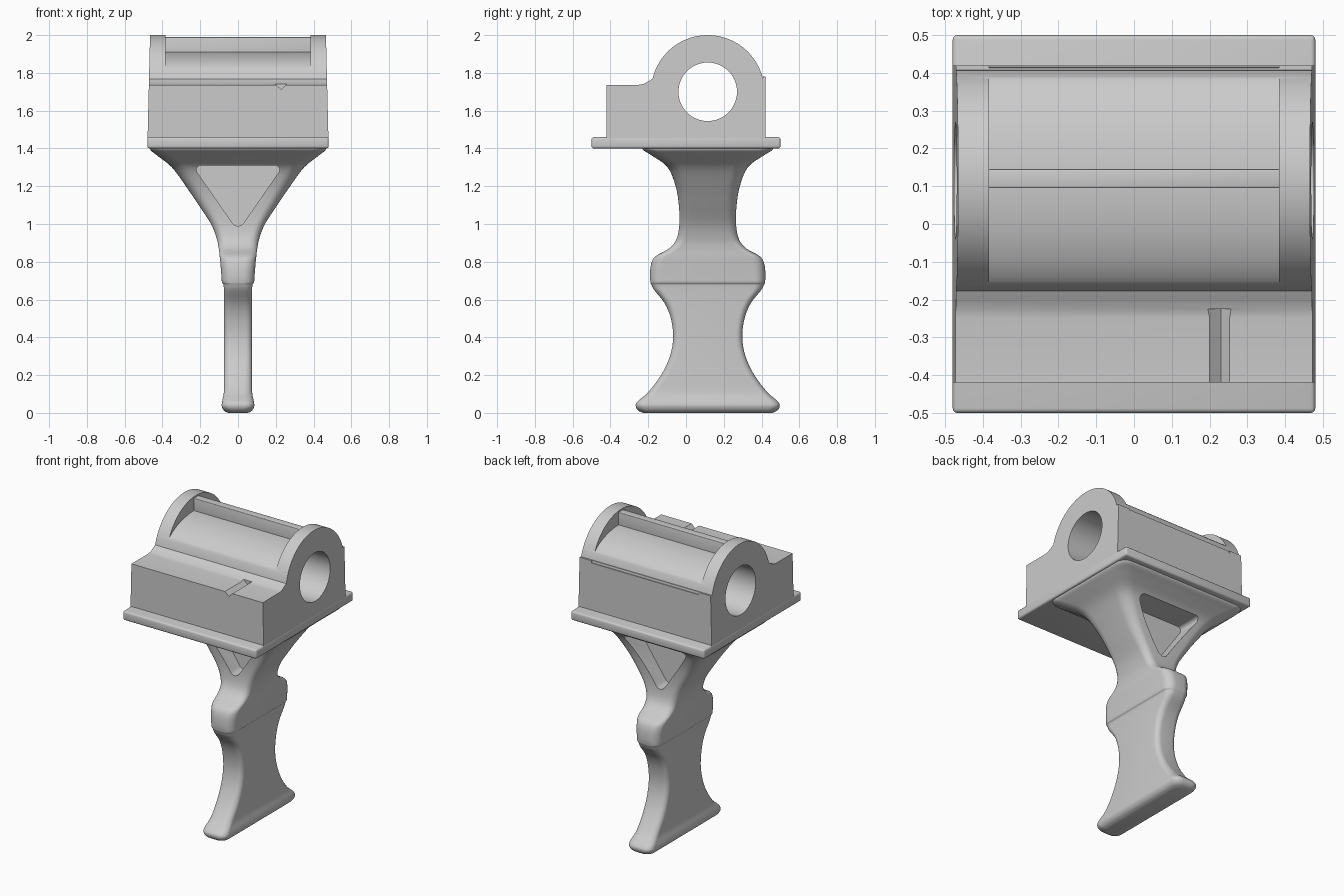
import bpy, bmesh, math
from mathutils import Vector

if "Cube" in bpy.data.objects:
    bpy.data.objects.remove(bpy.data.objects["Cube"])

CY = 0.115   # y of the bore and grip centre line


def make_object(name, loops, smooth=30):
    """Skin a list of equal-length vertex loops and cap both ends."""
    bm = bmesh.new()
    rows = [[bm.verts.new(p) for p in loop] for loop in loops]
    n = len(rows[0])
    for a, b in zip(rows, rows[1:]):
        for i in range(n):
            j = (i + 1) % n
            bm.faces.new((a[i], a[j], b[j], b[i]))
    bm.faces.new(rows[0][::-1])
    bm.faces.new(rows[-1])
    bmesh.ops.recalc_face_normals(bm, faces=bm.faces)
    me = bpy.data.meshes.new(name)
    bm.to_mesh(me)
    bm.free()
    ob = bpy.data.objects.new(name, me)
    bpy.context.collection.objects.link(ob)
    return ob


def prism_x(name, profile, x0, x1, taper=0.0):
    """Extrude a (y, z) profile along x, optionally narrowing upward."""
    return make_object(name, [[(x * (1 - taper * (z - 1.4)), y, z) for y, z in profile] for x in (x0, x1)])


def prism_y(name, profile, y0, y1):
    return make_object(name, [[(x, y, z) for x, z in profile] for y in (y0, y1)])


def activate(ob):
    bpy.ops.object.select_all(action='DESELECT')
    ob.select_set(True)
    bpy.context.view_layer.objects.active = ob


def cut(ob, cutter):
    cutter.hide_render = True
    mod = ob.modifiers.new("cut", 'BOOLEAN')
    mod.operation, mod.solver, mod.object = 'DIFFERENCE', 'EXACT', cutter
    activate(ob)
    bpy.ops.object.modifier_apply(modifier=mod.name)
    bpy.data.objects.remove(cutter)


def finish(ob, bevel=0.0, angle=30):
    activate(ob)
    if bevel:
        mod = ob.modifiers.new("bevel", 'BEVEL')
        mod.width, mod.segments = bevel, 3
        bpy.ops.object.modifier_apply(modifier=mod.name)
    bpy.ops.object.shade_smooth_by_angle(angle=math.radians(angle))


def arc(cy, cz, ry, rz, a0, a1, n):
    return [(cy + ry * math.cos(math.radians(a0 + (a1 - a0) * i / n)),
             cz + rz * math.sin(math.radians(a0 + (a1 - a0) * i / n))) for i in range(n + 1)]


def rect(a0, a1, b0, b1):
    return [(a0, b0), (a1, b0), (a1, b1), (a0, b1)]


# Housing with arched end plates and a front shelf
profile = [(-0.42, 1.43), (0.42, 1.43), (0.42, 1.78), (0.408, 1.78)]
profile += arc(CY, 1.70, 0.30, 0.30, 14, 167, 48)
profile += [(-0.20, 1.755), (-0.225, 1.741), (-0.25, 1.737), (-0.42, 1.737)]
housing = prism_x("housing", profile, -0.48, 0.48, 0.05)

# Trough between the end plates leaves a lower barrel-shaped crown
crown = [(0.6, 1.765)] + arc(CY, 1.765, 0.30, 0.145, 0, 180, 40)
crown += [(-0.185, 2.2), (0.6, 2.2)]
cut(housing, prism_x("trough_cutter", crown, -0.384, 0.384))

# Bore through both end plates
cut(housing, prism_x("bore_cutter", arc(CY, 1.70, 0.155, 0.155, 0, 354.375, 63), -0.7, 0.7))

# V groove in the front shelf
cut(housing, prism_y("groove_cutter", [(0.185, 1.75), (0.265, 1.75), (0.23, 1.712)], -0.5, -0.225))
finish(housing)

# Base flange and top rib
finish(prism_x("base_flange", rect(-0.5, 0.5, 1.40, 1.46), -0.48, 0.48), 0.012)
finish(prism_x("top_rib", rect(0.095, 0.145, 1.87, 1.99), -0.386, 0.386), 0.004)

# Neck and handle: stations of (z, half width x, half width y, corner radius)
stations = [
    (1.41, .465, .348, .06), (1.39, .462, .340, .07), (1.36, .425, .292, .08),
    (1.30, .350, .212, .08), (1.20, .276, .170, .07), (1.10, .208, .153, .06),
    (1.00, .143, .150, .05), (0.92, .112, .165, .05), (0.87, .102, .205, .05),
    (0.83, .097, .275, .055), (0.79, .093, .299, .06), (0.73, .088, .306, .06),
    (0.692, .085, .303, .055), (0.680, .077, .299, .05), (0.65, .075, .283, .045),
    (0.58, .075, .228, .04), (0.50, .075, .195, .035), (0.40, .075, .183, .035),
    (0.30, .075, .200, .035), (0.20, .075, .247, .04), (0.11, .075, .315, .045),
    (0.06, .084, .372, .05), (0.035, .086, .381, .05), (0.012, .074, .368, .05),
    (0.0, .052, .340, .04),
]


def smooth_stations(pts, sub):
    """Catmull-Rom subdivision of the stations."""
    v = [Vector(p) for p in pts]
    out = []
    for i in range(len(v) - 1):
        a, b, c, d = v[max(i - 1, 0)], v[i], v[i + 1], v[min(i + 2, len(v) - 1)]
        for k in range(sub):
            t = k / sub
            out.append(b + 0.5 * t * ((c - a) + t * ((2 * a - 5 * b + 4 * c - d) + t * (3 * b - 3 * c + d - a))))
    return out + [v[-1]]


def rounded_loop(z, hx, hy, r, seg=7):
    loop = []
    for q, (sx, sy) in enumerate([(1, 1), (-1, 1), (-1, -1), (1, -1)]):
        for x, y in arc(sx * (hx - r), CY + sy * (hy - r), r, r, q * 90, q * 90 + 90, seg):
            loop.append((x, y, max(z, 0.0)))
    return loop


handle = make_object("neck_and_handle", [rounded_loop(*s) for s in smooth_stations(stations, 4)])

# Triangular pockets front and back, leaving a central web
triangle = arc(0, 1.022, 0.035, 0.032, 215, 325, 8)
triangle += arc(0.197, 1.287, 0.023, 0.023, -35, 90, 6)
triangle += arc(-0.197, 1.287, 0.023, 0.023, 90, 215, 6)
for side in (-1, 1):
    cut(handle, prism_y("pocket_cutter", triangle, CY + side * 0.05, CY + side * 0.6))
finish(handle, angle=35)
